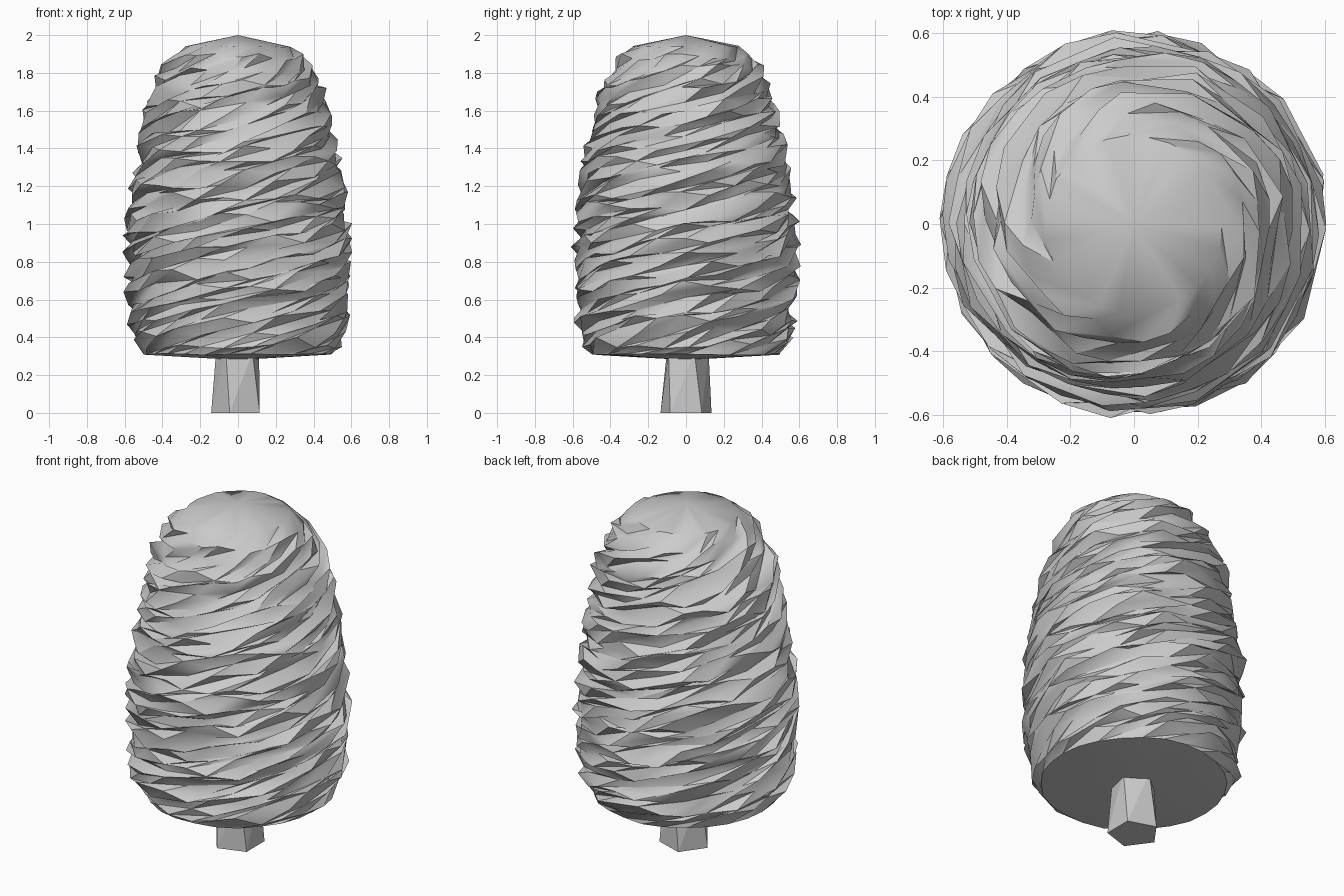
import bpy, bmesh, math, random

random.seed(7)
if "Cube" in bpy.data.objects:
    bpy.data.objects.remove(bpy.data.objects["Cube"], do_unlink=True)

grey = bpy.data.materials.new("plain grey")
grey.use_nodes = True
grey.diffuse_color = (0.6, 0.6, 0.6, 1)
grey.node_tree.nodes["Principled BSDF"].inputs["Base Color"].default_value = (0.6, 0.6, 0.6, 1)


def finish(bm, name):
    bmesh.ops.recalc_face_normals(bm, faces=bm.faces)
    mesh = bpy.data.meshes.new(name)
    bm.to_mesh(mesh)
    bm.free()
    mesh.materials.append(grey)
    ob = bpy.data.objects.new(name, mesh)
    bpy.context.collection.objects.link(ob)
    return ob


def ring(bm, count, radius, z, turn, rough=0.0, drop=0.0):
    verts = []
    for i in range(count):
        a = turn + math.tau * (i + random.uniform(-4, 4) * rough) / count
        r = radius + random.uniform(-1, 0.8) * rough
        verts.append(bm.verts.new((r * math.cos(a), r * math.sin(a),
                                   z + random.uniform(-drop, drop))))
    return verts


def bridge(bm, low, high):
    n = len(low)
    for i in range(n):
        j = (i + 1) % n
        bm.faces.new((low[i], low[j], high[j]))
        bm.faces.new((low[i], high[j], high[i]))


def fan(bm, loop, z):
    tip = bm.verts.new((0, 0, z))
    for i, v in enumerate(loop):
        bm.faces.new((v, loop[(i + 1) % len(loop)], tip))


# Foliage outline as (height, radius)
PROFILE = [(0.31, 0.50), (0.38, 0.56), (0.5, 0.575), (0.75, 0.59), (1.0, 0.585),
           (1.2, 0.56), (1.4, 0.53), (1.6, 0.49), (1.75, 0.435),
           (1.86, 0.37), (1.94, 0.28)]


def outline(z):
    for (z0, r0), (z1, r1) in zip(PROFILE, PROFILE[1:]):
        if z <= z1:
            return r0 + (r1 - r0) * (z - z0) / (z1 - z0)
    return PROFILE[-1][1]


# Foliage: rough twisted shell with shards climbing to the right
SIDES, ROWS = 26, 27
bm = bmesh.new()
heights = [0.31 + (1.94 - 0.31) * k / ROWS for k in range(ROWS + 1)]
loops = []
for k, z in enumerate(heights):
    end = k in (0, ROWS)
    loops.append(ring(bm, SIDES, outline(z), z, k * 0.24,
                      0.004 if end else 0.034, 0.004 if end else 0.03))
for low, high in zip(loops, loops[1:]):
    bridge(bm, low, high)
fan(bm, loops[0], 0.28)
fan(bm, loops[-1], 2.0)
foliage = finish(bm, "foliage")

# Trunk: slightly twisted five-sided post
bm = bmesh.new()
foot = ring(bm, 5, 0.142, 0.0, math.pi)
head = ring(bm, 5, 0.12, 0.32, math.pi - 0.25)
bridge(bm, foot, head)
bm.faces.new(foot)
bm.faces.new(head)
trunk = finish(bm, "trunk")

# Soft shading on the foliage with crisp creases
bpy.ops.object.select_all(action='DESELECT')
foliage.select_set(True)
bpy.context.view_layer.objects.active = foliage
bpy.ops.object.shade_smooth_by_angle(angle=math.radians(40))
